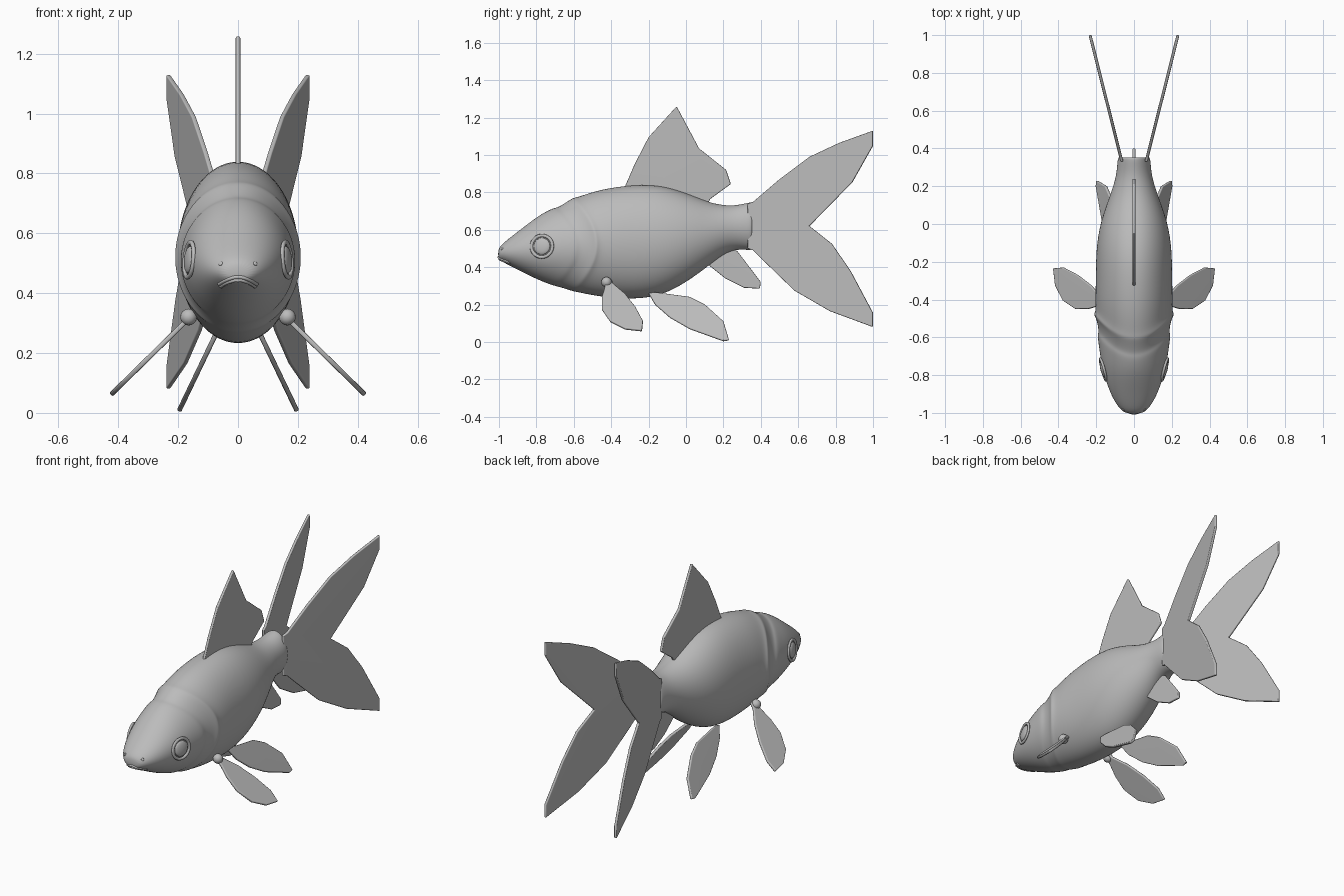
import bpy, math
from mathutils import Vector

cube = bpy.data.objects.get("Cube")
if cube:
    bpy.data.objects.remove(cube)

grey = bpy.data.materials.new("plain_grey")
grey.use_nodes = True
grey.diffuse_color = (0.5, 0.5, 0.5, 1)
grey.node_tree.nodes["Principled BSDF"].inputs["Base Color"].default_value = grey.diffuse_color


def add_mesh(name, verts, faces):
    mesh = bpy.data.meshes.new(name)
    mesh.from_pydata(verts, [], faces)
    mesh.materials.append(grey)
    mesh.shade_smooth()
    obj = bpy.data.objects.new(name, mesh)
    bpy.context.collection.objects.link(obj)
    return obj


# Body rings: y at the midline, top z, bottom z, half width, backward sweep of the sides
rings = [
    (-1.005, .495, .445, .035, 0), (-.985, .525, .43, .075, 0),
    (-.90, .59, .385, .128, 0), (-.80, .67, .335, .172, .04),
    (-.74, .705, .31, .188, .10), (-.705, .72, .298, .196, .12),
    (-.685, .722, .294, .187, .12), (-.63, .758, .277, .20, .13),
    (-.605, .774, .268, .217, .13), (-.58, .777, .264, .204, .12),
    (-.46, .82, .238, .206, .06), (-.27, .846, .224, .204, 0),
    (-.13, .84, .246, .202, 0), (0, .80, .315, .182, 0),
    (.12, .748, .405, .14, 0), (.20, .732, .47, .11, 0),
    (.27, .73, .497, .092, 0), (.345, .75, .489, .088, 0),
    (.36, .745, .495, .08, 0), (.335, .70, .54, .045, 0),
]
SIDES = 24
verts, faces = [], []
for y, top, bottom, width, sweep in rings:
    for i in range(SIDES):
        a = math.tau * i / SIDES
        verts.append((width * math.cos(a), y + sweep * math.cos(a) ** 2,
                      (top + bottom) / 2 + (top - bottom) / 2 * math.sin(a)))
for r in range(len(rings) - 1):
    for i in range(SIDES):
        j = (i + 1) % SIDES
        a, b = r * SIDES, (r + 1) * SIDES
        faces.append((a + i, a + j, b + j, b + i))
faces.append(tuple(reversed(range(SIDES))))
faces.append(tuple(range(len(verts) - SIDES, len(verts))))
body = add_mesh("body", verts, faces)
body.modifiers.new("Smooth", 'SUBSURF').levels = 2
body.modifiers["Smooth"].render_levels = 2
bpy.context.view_layer.update()
skin = body.evaluated_get(bpy.context.evaluated_depsgraph_get())


def on_skin(point):
    hit, place, normal, face = skin.closest_point_on_mesh(Vector(point))
    return place.copy(), normal.copy()


# Fins: a flat side outline, leaning outwards by a linear rule for x
def fin(name, outline, x_rule):
    points = [(x_rule(y, z), y, z) for y, z in outline]
    obj = add_mesh(name, points, [tuple(range(len(points)))])
    solid = obj.modifiers.new("Thickness", 'SOLIDIFY')
    solid.thickness, solid.offset = .016, 0
    bevel = obj.modifiers.new("Soft rim", 'BEVEL')
    bevel.width, bevel.segments = .005, 2
    obj.modifiers.new("Normals", 'WEIGHTED_NORMAL')


dorsal = [(-.34, .80), (-.275, .95), (-.2, 1.095), (-.05, 1.26), (.07, 1.035),
          (.215, .92), (.24, .845), (.13, .765), (.1, .70)]
anal = [(.11, .42), (.21, .34), (.31, .29), (.395, .285), (.4, .32),
        (.34, .40), (.275, .485), (.2, .53)]
tail = [(.33, .74), (.36, .75), (.5, .87), (.66, .99), (.82, 1.065), (1, 1.13),
        (1, 1.05), (.89, .855), (.66, .62), (.78, .525), (.88, .38), (1, .155),
        (1, .08), (.77, .165), (.58, .275), (.42, .43), (.36, .49), (.33, .50)]
pelvic = [(-.2, .26), (-.165, .2), (-.085, .13), (.02, .07), (.2, .005), (.23, .01),
          (.2, .11), (.1, .2), (.02, .24), (-.165, .265)]
pectoral = [(-.435, .335), (-.435, .29), (-.45, .24), (-.45, .175), (-.405, .11),
            (-.325, .07), (-.235, .06), (-.23, .11), (-.27, .185), (-.325, .255),
            (-.39, .31), (-.40, .335)]
fin("dorsal_fin", dorsal, lambda y, z: 0)
fin("anal_fin", anal, lambda y, z: 0)
for side, s in (("left", 1), ("right", -1)):
    fin(side + "_tail_fin", tail, lambda y, z: s * (.064 + .252 * (y - .33)))
    fin(side + "_pelvic_fin", pelvic, lambda y, z: s * (.085 + .48 * (.24 - z)))
    fin(side + "_pectoral_fin", pectoral, lambda y, z: s * (.16 + 1.02 * (.32 - z)))


def finish(name, scale=(1, 1, 1), normal=None):
    obj = bpy.context.object
    obj.name = name
    obj.scale = scale
    if normal:
        obj.rotation_euler = normal.to_track_quat('Z', 'Y').to_euler()
    obj.data.materials.append(grey)
    bpy.ops.object.shade_smooth()


# Eyes, nostrils and the fleshy roots of the pectoral fins
for side, s in (("left", 1), ("right", -1)):
    place, normal = on_skin((s * .2, -.78, .515))
    bpy.ops.mesh.primitive_torus_add(location=place, major_radius=.058, minor_radius=.009,
                                     major_segments=32, minor_segments=8)
    finish(side + "_eye_rim", (1, 1, .8), normal)
    bpy.ops.mesh.primitive_uv_sphere_add(location=place, radius=.045, segments=24, ring_count=12)
    finish(side + "_eye", (1, 1, .3), normal)
    place, normal = on_skin((s * .07, -1, .51))
    bpy.ops.mesh.primitive_uv_sphere_add(location=place, radius=.008, segments=12, ring_count=8)
    finish(side + "_nostril", (1, 1, .5), normal)
    bpy.ops.mesh.primitive_uv_sphere_add(location=(s * .165, -.425, .32), radius=.028,
                                         segments=16, ring_count=8)
    finish(side + "_fin_root")

# Lips: two thin curved rolls lying on the snout
for name, height in (("upper_lip", .452), ("lower_lip", .433)):
    curve = bpy.data.curves.new(name, 'CURVE')
    curve.dimensions = '3D'
    curve.bevel_depth = .006
    curve.use_fill_caps = True
    path = curve.splines.new('POLY')
    path.points.add(12)
    for i, p in enumerate(path.points):
        t = i / 6 - 1
        place, normal = on_skin((.065 * t, -1.01 + .06 * t * t, height - .025 * t * t))
        p.co = (*place, 1)
    curve.materials.append(grey)
    bpy.context.collection.objects.link(bpy.data.objects.new(name, curve))
